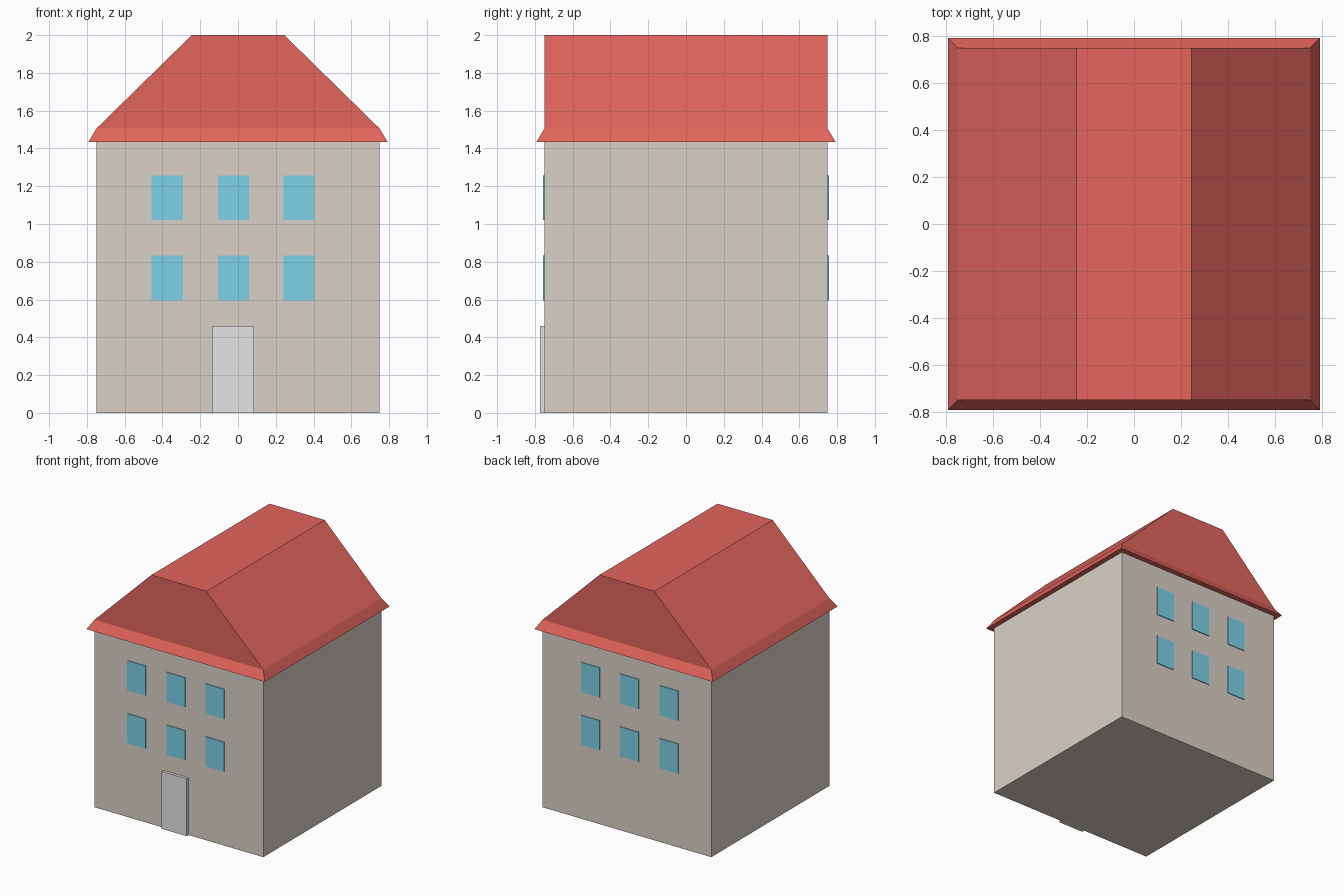
import bpy
import bmesh

cube = bpy.data.objects.get("Cube")
if cube:
    bpy.data.objects.remove(cube, do_unlink=True)


def material(name, rgb):
    mat = bpy.data.materials.new(name)
    mat.use_nodes = True
    color = (*rgb, 1.0)
    mat.diffuse_color = color
    mat.node_tree.nodes["Principled BSDF"].inputs["Base Color"].default_value = color
    return mat


WALL = material("warm grey plaster", (0.70, 0.64, 0.57))
ROOF = material("red roof", (0.76, 0.13, 0.107))
GLASS = material("blue glass", (0.21, 0.66, 0.82))
DOOR = material("light grey door", (0.78, 0.78, 0.78))


def add_object(name, bm, mat):
    bmesh.ops.recalc_face_normals(bm, faces=bm.faces)
    mesh = bpy.data.meshes.new(name)
    bm.to_mesh(mesh)
    bm.free()
    mesh.materials.append(mat)
    obj = bpy.data.objects.new(name, mesh)
    bpy.context.collection.objects.link(obj)
    return obj


def add_box(name, low, high, mat):
    bm = bmesh.new()
    bmesh.ops.create_cube(bm, size=1)
    for v in bm.verts:
        v.co = [(a + b) / 2 + c * (b - a) for a, b, c in zip(low, high, v.co)]
    return add_object(name, bm, mat)


HALF = 0.75      # half width of the walls
EAVE_Z = 1.435   # underside of the roof

# Walls
add_box("walls", (-HALF, -HALF, 0), (HALF, HALF, EAVE_Z + 0.01), WALL)

# Roof: flared eaves, sloping sides, flat top and upright gable ends
bm = bmesh.new()
rings = []
for hx, hy, z in ((0.792, 0.792, EAVE_Z), (HALF, HALF, 1.505), (0.245, HALF, 2.0)):
    rings.append([bm.verts.new((sx * hx, sy * hy, z))
                  for sx, sy in ((-1, -1), (1, -1), (1, 1), (-1, 1))])
for lower, upper in zip(rings, rings[1:]):
    for i in range(4):
        j = (i + 1) % 4
        bm.faces.new((lower[i], lower[j], upper[j], upper[i]))
bm.faces.new(rings[0])
bm.faces.new(rings[-1])
add_object("roof", bm, ROOF)

# Windows: two rows of three on the front and back
for side, sign in (("front", -1), ("back", 1)):
    y_low, y_high = sorted((sign * (HALF - 0.002), sign * (HALF + 0.006)))
    for row, z in (("lower", 0.595), ("upper", 1.02)):
        for n, x in enumerate((-0.457, -0.107, 0.24), 1):
            add_box(f"{side}_{row}_window_{n}", (x, y_low, z),
                    (x + 0.165, y_high, z + 0.238), GLASS)

# Front door
add_box("front_door", (-0.137, -HALF - 0.024, 0), (0.085, -HALF + 0.01, 0.46), DOOR)
